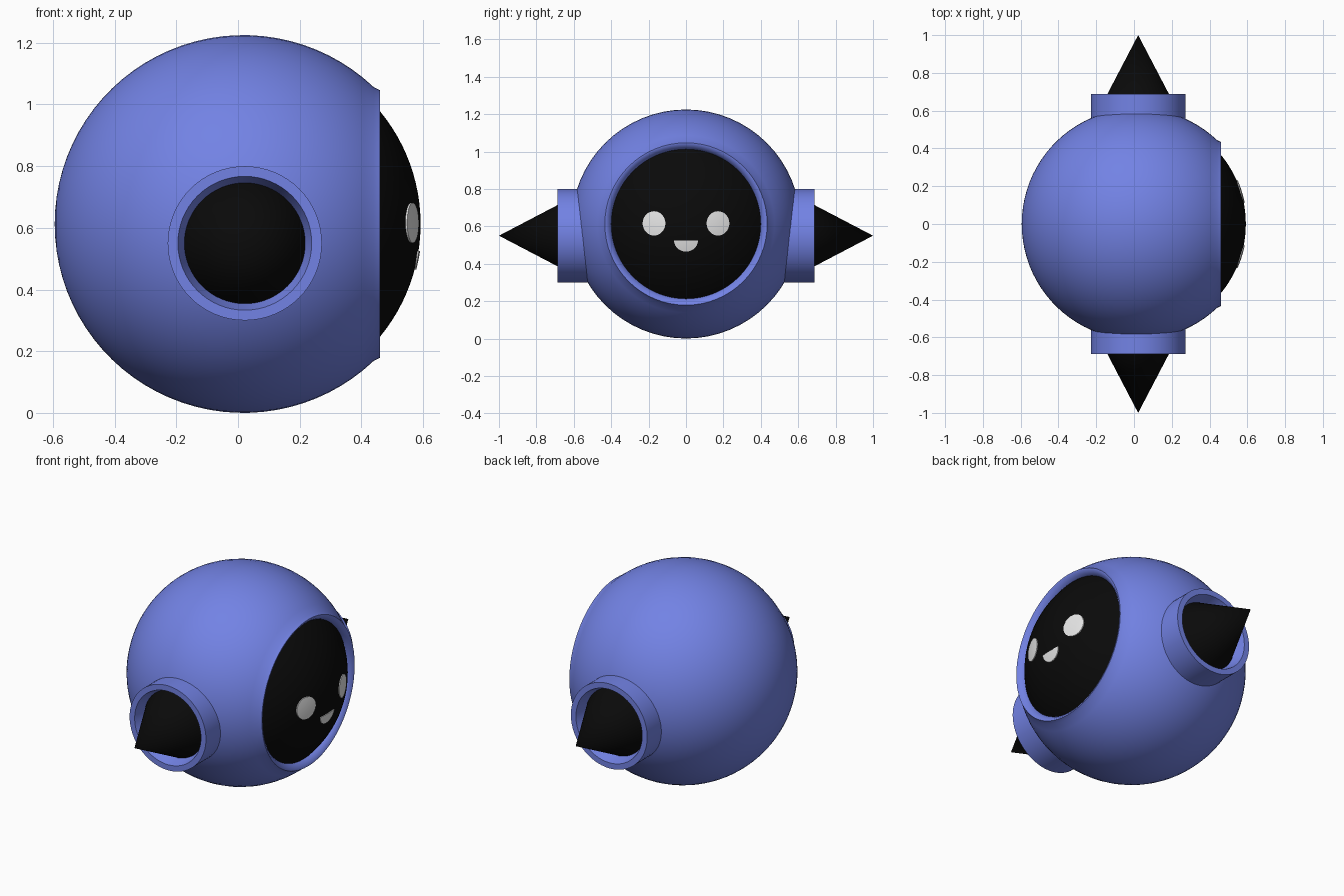
import bpy, bmesh, math
from mathutils import Vector

cube = bpy.data.objects.get("Cube")
if cube:
    bpy.data.objects.remove(cube, do_unlink=True)

CENTRE = Vector((0.018, 0, 0.6125))
BODY_R, DOME_R = 0.6125, 0.574
SEGMENTS = 64


def material(name, colour, rough=0.5):
    m = bpy.data.materials.new(name)
    m.use_nodes = True
    m.diffuse_color = (*colour, 1)
    bsdf = m.node_tree.nodes["Principled BSDF"]
    bsdf.inputs["Base Color"].default_value = (*colour, 1)
    bsdf.inputs["Roughness"].default_value = rough
    return m


blue = material("blue shell", (0.17, 0.225, 0.78))
black = material("black", (0.003, 0.003, 0.003))
white = material("white", (0.8, 0.8, 0.8))


def finish(name, bm, mat, angle=35):
    bmesh.ops.recalc_face_normals(bm, faces=bm.faces)
    mesh = bpy.data.meshes.new(name)
    bm.to_mesh(mesh)
    bm.free()
    mesh.materials.append(mat)
    ob = bpy.data.objects.new(name, mesh)
    bpy.context.collection.objects.link(ob)
    bpy.ops.object.select_all(action='DESELECT')
    bpy.context.view_layer.objects.active = ob
    ob.select_set(True)
    bpy.ops.object.shade_smooth_by_angle(angle=math.radians(angle))
    return ob


def lathe(name, profile, axis, origin, mat, angle=35):
    """Spin (distance along axis, radius) points round an axis."""
    axis = Vector(axis)
    side = axis.cross(Vector((0, 0, 1)))
    bm = bmesh.new()
    verts = [bm.verts.new(origin + axis * a + side * r) for a, r in profile]
    edges = [bm.edges.new(pair) for pair in zip(verts, verts[1:])]
    bmesh.ops.spin(bm, geom=verts + edges, cent=origin, axis=axis,
                   angle=math.tau, steps=SEGMENTS)
    bmesh.ops.remove_doubles(bm, verts=bm.verts, dist=0.0001)
    return finish(name, bm, mat, angle)


def arc(radius, start, end, steps):
    return [(radius * math.cos(t), radius * math.sin(t))
            for t in (start + (end - start) * i / steps for i in range(steps + 1))]


# Round shell, cut open at the front (+x) with a bevelled rim
rim_angle = math.acos(0.422 / BODY_R)
shell = arc(BODY_R, math.pi, rim_angle, 32)
shell += [(0.442, 0.434), (0.441, 0.425), (0.425, 0.408), (0.405, 0.396), (0.3, 0.39), (0.3, 0)]
lathe("body_shell", shell, (1, 0, 0), CENTRE, blue, 50)

# Dark domed face screen
lathe("face_screen", arc(DOME_R, 0, 0.8, 14) + [(0.32, 0)], (1, 0, 0), CENTRE, black)

# Collar and spike on both sides
for side, label in ((1, "left"), (-1, "right")):
    origin = Vector((CENTRE.x + 0.004, 0, 0.55))
    collar = [(0.45, 0), (0.45, 0.25), (0.688, 0.25), (0.688, 0.217),
              (0.65, 0.205), (0.62, 0.195), (0.61, 0)]
    lathe(label + "_collar", collar, (0, side, 0), origin, blue)
    spike = [(0.625, 0), (0.625, 0.196), (1.0, 0)]
    lathe(label + "_spike", spike, (0, side, 0), origin, black)


def face_plate(name, y, z, width, height, start, end):
    """Thin elliptical plate wrapped over the face screen."""
    bm = bmesh.new()
    rings, steps = 5, 32
    origin = Vector((0, y, z - CENTRE.z))

    def wrapped(dy, dz, radius):
        py, pz = origin.y + dy, origin.z + dz
        return CENTRE + Vector((math.sqrt(radius ** 2 - py ** 2 - pz ** 2), py, pz))

    grid = []
    for i in range(rings + 1):
        row = []
        for j in range(steps + 1):
            t = start + (end - start) * j / steps
            k = i / rings
            row.append(bm.verts.new(wrapped(k * width * math.cos(t),
                                            k * height * math.sin(t), DOME_R + 0.005)))
        grid.append(row)
    for a, b in zip(grid, grid[1:]):
        for j in range(steps):
            bm.faces.new((a[j], b[j], b[j + 1], a[j + 1]))
    bmesh.ops.remove_doubles(bm, verts=bm.verts, dist=0.0001)
    # Skirt down into the screen
    border = [e for e in bm.edges if e.is_boundary]
    skirt = bmesh.ops.extrude_edge_only(bm, edges=border)["geom"]
    for v in skirt:
        if isinstance(v, bmesh.types.BMVert):
            v.co.x -= 0.009
    bm.faces.ensure_lookup_table()
    ob = finish(name, bm, white)
    # Make the open plate face outwards
    if sum(p.normal.x * p.area for p in ob.data.polygons) < 0:
        ob.data.flip_normals()


# Eyes and smiling mouth
for y, label in ((0.171, "left"), (-0.171, "right")):
    face_plate(label + "_eye", y, 0.616, 0.061, 0.065, 0, math.tau)
face_plate("mouth", 0, 0.525, 0.064, 0.06, math.pi, math.tau)
